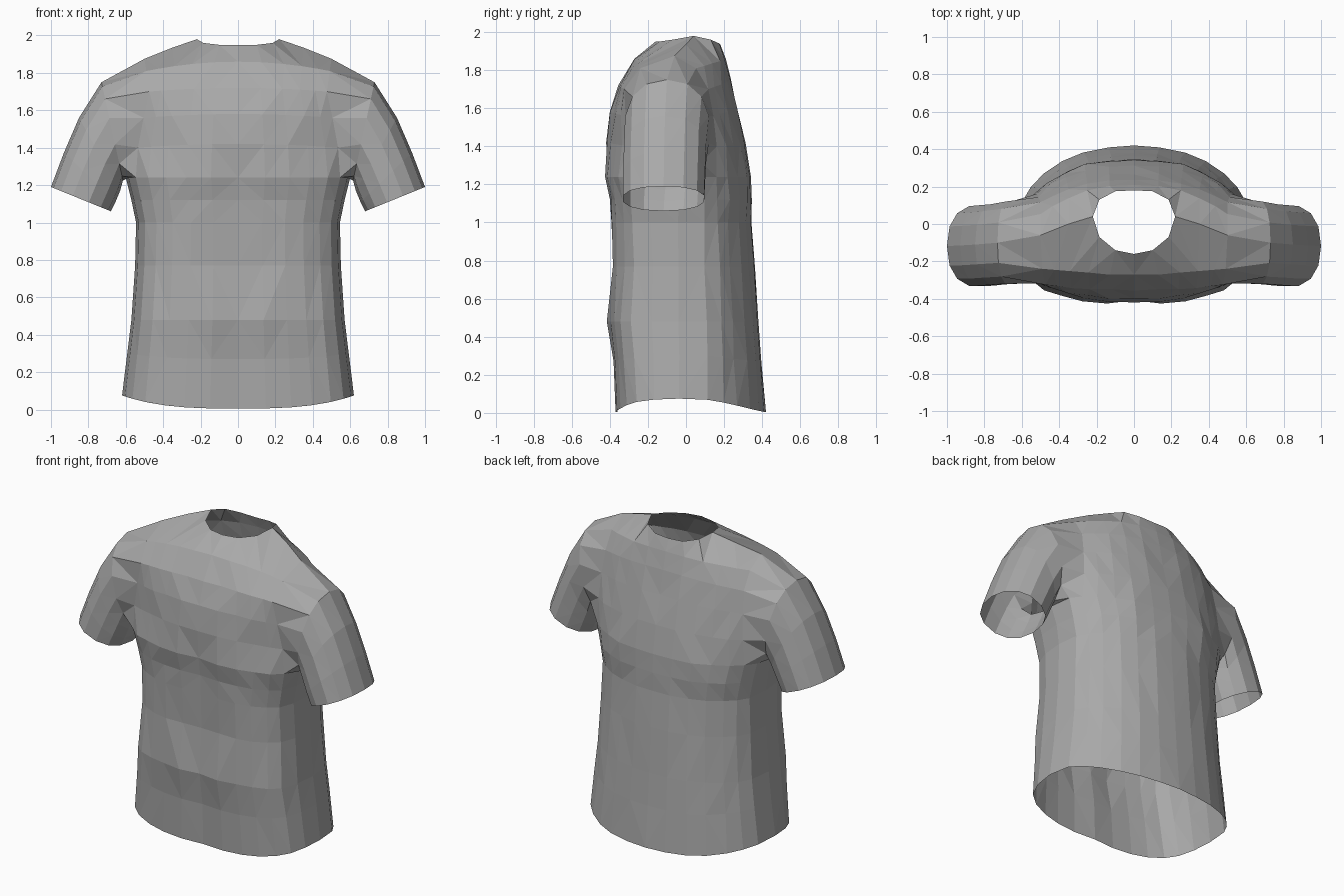
import bpy, bmesh, math, random
from mathutils import Vector

if "Cube" in bpy.data.objects:
    bpy.data.objects.remove(bpy.data.objects["Cube"])

random.seed(4)
bm = bmesh.new()


def vert(x, y, z, wobble=0.0):
    return bm.verts.new((x, y + random.uniform(-wobble, wobble), z))


def bridge(a, b, closed=False):
    """Quads between two equally long rows of vertices."""
    n = len(a)
    for i in range(n if closed else n - 1):
        j = (i + 1) % n
        quad = []
        for v in (a[i], a[j], b[j], b[i]):
            if v not in quad:
                quad.append(v)
        if len(quad) > 2:
            bm.faces.new(quad)


# Half cross-section of the body, front centre to back centre
SECTION = [(0, -.97), (.24, -1), (.46, -.98), (.64, -.93), (.8, -.84), (.91, -.70),
           (.975, -.45), (1, -.1), (.97, .27), (.89, .47), (.78, .64), (.62, .8),
           (.44, .91), (.22, .975), (0, 1)]

# Body from hem to armpit: height, half width, front depth, back depth, side lift
BODY = [(.005, .62, .37, .42, .07), (.27, .592, .385, .40, .03), (.48, .57, .41, .385, 0),
        (.77, .55, .385, .365, 0), (1.0, .545, .395, .35, 0), (1.12, .57, .405, .35, 0),
        (1.24, .60, .42, .345, 0)]
rings = []
for k, (z, half, front, back, lift) in enumerate(BODY):
    wob = 0 if k == 0 else .007
    rings.append([vert(half * x, y * (front if y < 0 else back), z + lift * x ** 3, wob)
                  for x, y in SECTION])
for a, b in zip(rings, rings[1:]):
    bridge(a, b)
armpit = rings[-1]


# Chest and upper back panels: centre y, centre z, then the armhole edge point
def panel_row(yc, zc, xe, ye, ze):
    return [vert(xe * t, yc + (ye - yc) * t ** 2.4, zc + (ze - zc) * t ** 2, .005)
            for t in (0, .26, .5, .7, .87, 1)]


CHEST = [(-.415, 1.42, .535, -.30, 1.40), (-.40, 1.58, .505, -.32, 1.56),
         (-.355, 1.72, .475, -.32, 1.70), (-.27, 1.86, .49, -.235, 1.81)]
BACK = [(.315, 1.42, .52, .165, 1.40), (.27, 1.60, .51, .14, 1.56),
        (.235, 1.75, .50, .12, 1.70), (.205, 1.86, .50, .05, 1.81)]
chest = [panel_row(*r) for r in CHEST]
back = [panel_row(*r) for r in BACK]

# Neckline and the shared shoulder seam
seam = [vert(*p) for p in ((.22, .04, 1.98), (.35, 0, 1.935), (.5, -.06, 1.875))]
neck_front = [vert(*p) for p in ((0, -.16, 1.95), (.10, -.14, 1.95), (.185, -.07, 1.96))]
neck_back = [vert(*p) for p in ((0, .18, 1.935), (.10, .175, 1.94), (.185, .13, 1.96))]
front_rows = [armpit[:6]] + chest + [neck_front + seam]
back_rows = [armpit[:8:-1]] + back + [neck_back + seam]
for rows in (front_rows, back_rows):
    for a, b in zip(rows, rows[1:]):
        bridge(a, b)

# Armhole loop, starting under the arm and running round by the back
loop = (armpit[7:10] + [r[5] for r in back] + [seam[2]]
        + [r[5] for r in reversed(chest)] + armpit[5:7])

# Sleeve sections: underside (x, z), top (x, z), front y, back y
SLEEVE = [((.615, 1.225), (.73, 1.75), -.325, .125), ((.63, 1.17), (.85, 1.56), -.33, .11),
          ((.655, 1.11), (.93, 1.375), -.335, .105), ((.68, 1.06), (1.0, 1.19), -.335, .10)]
for (bx, bz), (tx, tz), y0, y1 in SLEEVE:
    ring = []
    for i in range(len(loop)):
        a = 2 * math.pi * i / len(loop)
        c, s = -math.cos(a), math.sin(a)
        c = math.copysign(abs(c) ** .88, c)
        s = math.copysign(abs(s) ** .88, s)
        t = (1 + c) / 2
        ring.append(vert(bx + (tx - bx) * t, (y0 + y1) / 2 + s * (y1 - y0) / 2,
                         bz + (tz - bz) * t))
    bridge(loop, ring, closed=True)
    loop = ring

# Mirror the half into a whole shirt and face it outwards
geom = bm.verts[:] + bm.edges[:] + bm.faces[:]
bmesh.ops.mirror(bm, geom=geom, axis='X', merge_dist=.0005)
bmesh.ops.remove_doubles(bm, verts=bm.verts[:], dist=.0005)
bmesh.ops.triangulate(bm, faces=bm.faces[:], quad_method='SHORT_EDGE')
bmesh.ops.recalc_face_normals(bm, faces=bm.faces[:])
bm.faces.ensure_lookup_table()
lead = min(bm.faces, key=lambda f: f.calc_center_median().y)
if lead.normal.y > 0:
    bmesh.ops.reverse_faces(bm, faces=bm.faces[:])

mesh = bpy.data.meshes.new("shirt")
bm.to_mesh(mesh)
bm.free()
cloth = bpy.data.materials.new("grey cloth")
cloth.diffuse_color = (.40, .40, .40, 1)
cloth.use_nodes = True
cloth.node_tree.nodes["Principled BSDF"].inputs["Base Color"].default_value = cloth.diffuse_color
mesh.materials.append(cloth)
shirt = bpy.data.objects.new("shirt", mesh)
bpy.context.collection.objects.link(shirt)
